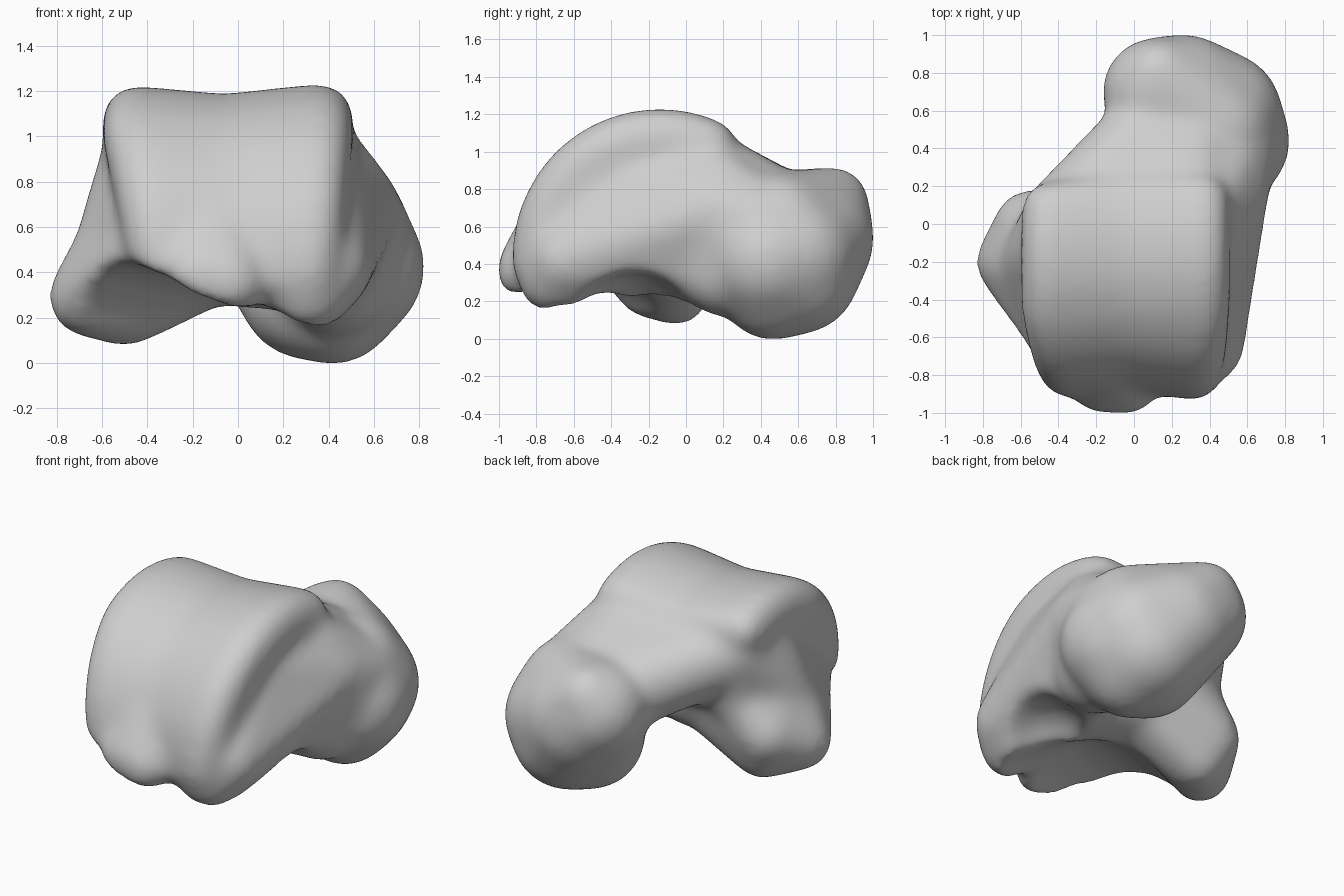
import bpy, bmesh, math

cube = bpy.data.objects.get("Cube")
if cube:
    bpy.data.objects.remove(cube, do_unlink=True)


def add_hull(target, balls):
    """Append the convex hull of some balls (x, y, z, radius) to a bmesh."""
    cloud = bmesh.new()
    for x, y, z, r in balls:
        # slightly oversize, as softening shrinks small radii most
        made = bmesh.ops.create_icosphere(cloud, subdivisions=3,
                                          radius=r + 0.0034 / r)
        bmesh.ops.translate(cloud, verts=made["verts"], vec=(x, y, z))
    points = [v.co.copy() for v in cloud.verts]
    cloud.free()
    hull = bmesh.new()
    for p in points:
        hull.verts.new(p)
    bmesh.ops.convex_hull(hull, input=hull.verts[:])
    loose = [v for v in hull.verts if not v.link_faces]
    bmesh.ops.delete(hull, geom=loose, context="VERTS")
    bmesh.ops.recalc_face_normals(hull, faces=hull.faces[:])
    mesh = bpy.data.meshes.new("hull")
    hull.to_mesh(mesh)
    hull.free()
    target.from_mesh(mesh)
    bpy.data.meshes.remove(mesh)


def make_object(name, groups):
    bm = bmesh.new()
    for balls in groups:
        add_hull(bm, balls)
    mesh = bpy.data.meshes.new(name)
    bm.to_mesh(mesh)
    bm.free()
    obj = bpy.data.objects.new(name, mesh)
    bpy.context.collection.objects.link(obj)
    return obj


def rim(start, x_top, x_back, sweep, r=0.12):
    """Balls along the curved edge of the dome, seen from the side."""
    balls = []
    for i in range(15):
        a = start + (184 - start) * i / 14
        t = max(0, (a - 120) / 64)
        c = math.radians(a)
        balls.append((x_top + (x_back - x_top) * t,
                      -0.14 + sweep * math.cos(c),
                      0.44 + sweep * math.sin(c), r))
    return balls


# Dome: two raised rims meeting in a shallow groove
groove = rim(64, -0.06, -0.02, 0.6) + [(-0.06, -0.1, 0.6, 0.2)]
lateral_dome = rim(70, -0.45, -0.33, 0.635) + groove
medial_dome = rim(66, 0.36, 0.31, 0.645) + groove

# Body under the dome: inner side wall, lower core and rear bump
inner_wall = [(0.33, -0.3, 0.8, 0.19), (0.37, -0.3, 0.57, 0.23),
              (0.38, -0.64, 0.42, 0.19), (0.3, -0.7, 0.32, 0.18),
              (0.38, 0.0, 0.43, 0.22), (0.41, 0.14, 0.86, 0.16),
              (0.5, 0.17, 0.68, 0.2), (0.0, -0.2, 0.7, 0.2)]
core = [(0.28, -0.66, 0.34, 0.18), (-0.3, -0.65, 0.5, 0.14),
        (-0.2, -0.3, 0.45, 0.2), (0.0, -0.05, 0.46, 0.17),
        (0.15, -0.13, 0.43, 0.15), (0.25, -0.45, 0.38, 0.16),
        (0.1, -0.3, 0.6, 0.2), (-0.3, 0.0, 0.7, 0.2)]
rear_bump = [(-0.18, -0.83, 0.39, 0.15), (-0.04, -0.84, 0.36, 0.15),
             (0.0, -0.6, 0.5, 0.2), (-0.32, -0.7, 0.5, 0.14),
             (-0.1, -0.72, 0.58, 0.16)]

# Outer process flaring out and down, joined to the dome and rear edge
process = [(-0.66, -0.2, 0.29, 0.16), (-0.5, -0.05, 0.24, 0.15),
           (-0.56, -0.36, 0.39, 0.14), (-0.36, -0.68, 0.5, 0.13),
           (-0.13, -0.06, 0.42, 0.15), (-0.1, -0.4, 0.5, 0.2),
           (-0.36, 0.02, 0.62, 0.16), (-0.47, -0.25, 0.7, 0.13),
           (-0.56, 0.0, 0.38, 0.16)]
outer_wall = [(-0.45, -0.15, 0.92, 0.13), (-0.4, 0.08, 0.88, 0.15),
              (-0.54, -0.2, 0.56, 0.15), (-0.36, 0.04, 0.6, 0.16),
              (-0.38, -0.6, 0.6, 0.13), (-0.47, -0.4, 0.55, 0.14),
              (0.0, -0.1, 0.6, 0.2)]

# Neck sloping down from the dome
neck = [(-0.32, 0.1, 0.85, 0.2), (0.3, 0.14, 0.88, 0.2),
        (0.05, 0.44, 0.69, 0.23), (0.32, 0.42, 0.68, 0.24),
        (0.0, 0.0, 0.9, 0.2)]
inner_neck = [(0.5, 0.17, 0.68, 0.2), (0.42, 0.15, 0.86, 0.15),
              (0.5, 0.42, 0.58, 0.25), (0.3, 0.42, 0.64, 0.26),
              (0.2, 0.1, 0.75, 0.2)]
neck_underside = [(0.5, 0.17, 0.62, 0.19), (0.44, 0.2, 0.35, 0.22),
                  (0.4, 0.45, 0.42, 0.3), (0.5, 0.42, 0.45, 0.28),
                  (0.38, 0.0, 0.45, 0.2), (0.32, 0.14, 0.8, 0.2)]

# Tilted oval head
head = [(0.12, 0.7, 0.62, 0.28), (0.5, 0.44, 0.42, 0.32),
        (0.42, 0.46, 0.28, 0.28), (0.31, 0.5, 0.32, 0.3),
        (0.26, 0.67, 0.53, 0.33), (0.45, 0.58, 0.45, 0.33),
        (0.4, 0.6, 0.35, 0.32), (0.45, 0.5, 0.6, 0.28),
        (0.13, 0.79, 0.73, 0.17)]

bone = make_object("ankle_bone", [lateral_dome, medial_dome, inner_wall, core,
                                  rear_bump, process, outer_wall, neck,
                                  inner_neck, neck_underside, head])

# Cutters: the concave joint surface underneath and the inner side notch
joint_cutter = make_object("joint_cutter", [[(-0.8, -0.92, 0.0, 0.49),
                                             (-0.1, -0.5, -0.14, 0.49),
                                             (0.28, -0.58, -0.12, 0.32)]])
notch_cutter = make_object("notch_cutter", [[(0.47, -0.28, 0.02, 0.32),
                                             (0.95, -0.25, 0.02, 0.34)]])
cutters = (joint_cutter, notch_cutter)


def remesh(size):
    mod = bone.modifiers.new("Remesh", "REMESH")
    mod.mode = "VOXEL"
    mod.voxel_size = size


# Fuse the parts, carve the underside, then soften everything
remesh(0.025)
for cutter in cutters:
    cutter.hide_render = True
    cut = bone.modifiers.new("Carve", "BOOLEAN")
    cut.operation = "DIFFERENCE"
    cut.object = cutter
remesh(0.022)
soft = bone.modifiers.new("Soften", "SMOOTH")
soft.factor = 0.5
soft.iterations = 45

bpy.context.view_layer.update()
graph = bpy.context.evaluated_depsgraph_get()
final = bpy.data.meshes.new_from_object(bone.evaluated_get(graph))
bone.modifiers.clear()
bone.data = final
for cutter in cutters:
    bpy.data.objects.remove(cutter, do_unlink=True)
for p in final.polygons:
    p.use_smooth = True

# Rest the bone on the ground
bone.location.z = -min(v.co.z for v in final.vertices)

# Plain grey surface
grey = bpy.data.materials.new("light_grey")
grey.use_nodes = True
colour = (0.62, 0.62, 0.62, 1)
grey.diffuse_color = colour
grey.node_tree.nodes["Principled BSDF"].inputs["Base Color"].default_value = colour
final.materials.clear()
final.materials.append(grey)
